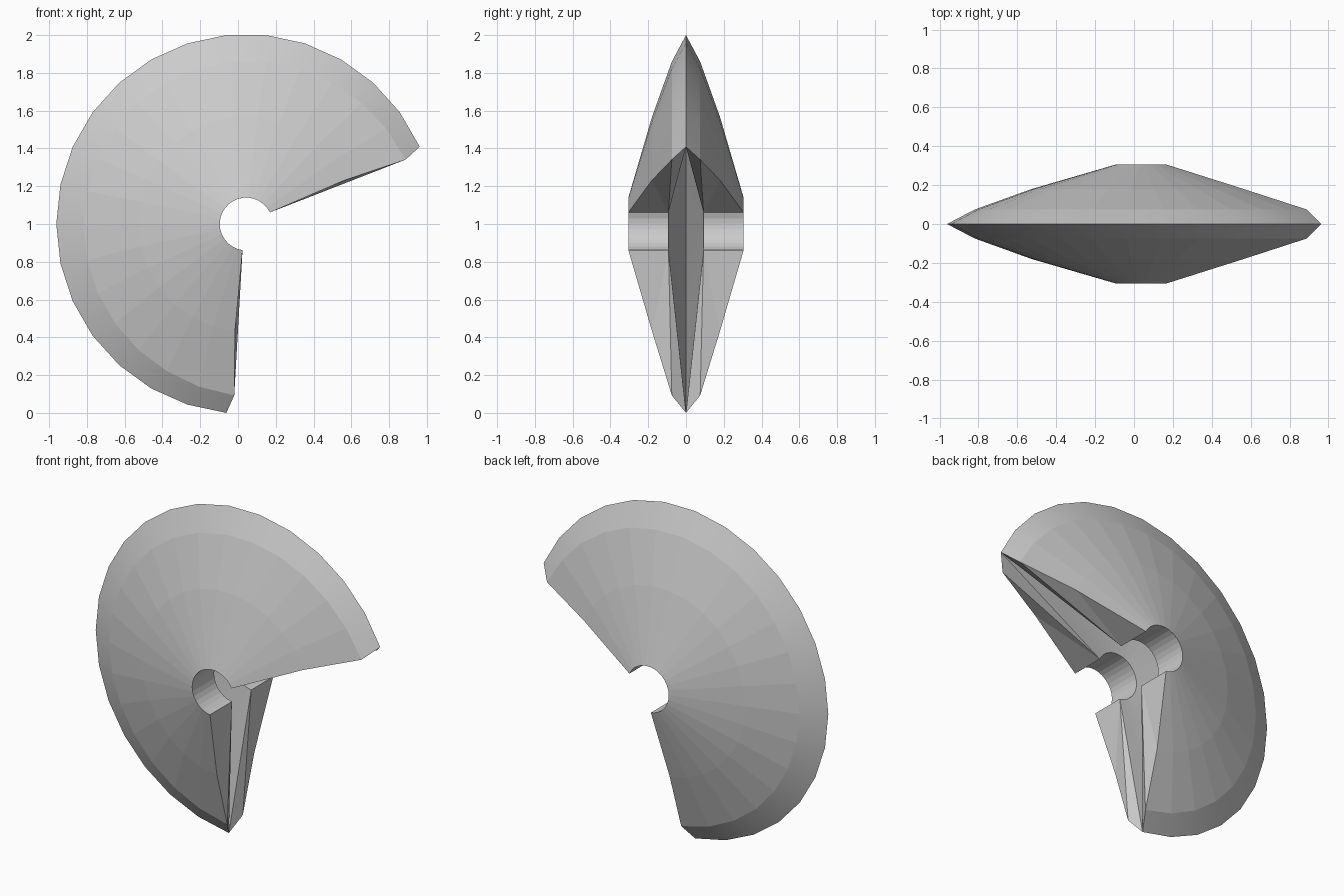
import bpy, bmesh
from math import cos, sin, radians

if "Cube" in bpy.data.objects:
    bpy.data.objects.remove(bpy.data.objects["Cube"])

R = 1.0055            # rim radius
CX, CZ = 0.0435, 1.0  # sweep axis, parallel to y
STEPS = 20
MID = 144             # middle angle of the fan

# cross-section of one half: radius, y offset, half sweep in degrees
PROFILE = [
    (0.14, 0.305, 118),   # outer hub edge
    (0.57, 0.18, 120),    # side crease
    (0.86, 0.075, 122),   # start of rounded rim
    (R, 0.0, 120),        # rim
    (0.14, 0.093, 118),   # inner hub edge
]


def point(i, j, side):
    r, y, sweep = PROFILE[j]
    t = 2 * i / STEPS - 1
    if j == 2:
        r += 0.05 * abs(t) ** 3   # rim band narrows toward the ends
    a = radians(MID + t * sweep)
    return (CX + r * cos(a), side * y, CZ + r * sin(a))


bm = bmesh.new()
n = len(PROFILE)
for side in (-1, 1):
    rings = [[bm.verts.new(point(i, j, side)) for j in range(n)]
             for i in range(STEPS + 1)]
    # swept walls, only the rim band is smooth
    for a, b in zip(rings, rings[1:]):
        for j in range(n):
            k = (j + 1) % n
            quad = [a[j], a[k], b[k], b[j]]
            f = bm.faces.new(quad if side > 0 else quad[::-1])
            f.smooth = j == 2
    # end caps fanned from the inner hub edge
    for ring, flip in ((rings[0], side > 0), (rings[-1], side < 0)):
        for j in range(3):
            tri = [ring[4], ring[j], ring[j + 1]]
            bm.faces.new(tri[::-1] if flip else tri)

# weld the two halves along the outer rim edge
bmesh.ops.remove_doubles(bm, verts=bm.verts, dist=1e-4)

# make the closed body face outward
if bm.calc_volume(signed=True) < 0:
    bmesh.ops.reverse_faces(bm, faces=bm.faces)

mesh = bpy.data.meshes.new("fan_shell")
bm.to_mesh(mesh)
bm.free()
obj = bpy.data.objects.new("fan_shell", mesh)
bpy.context.collection.objects.link(obj)
